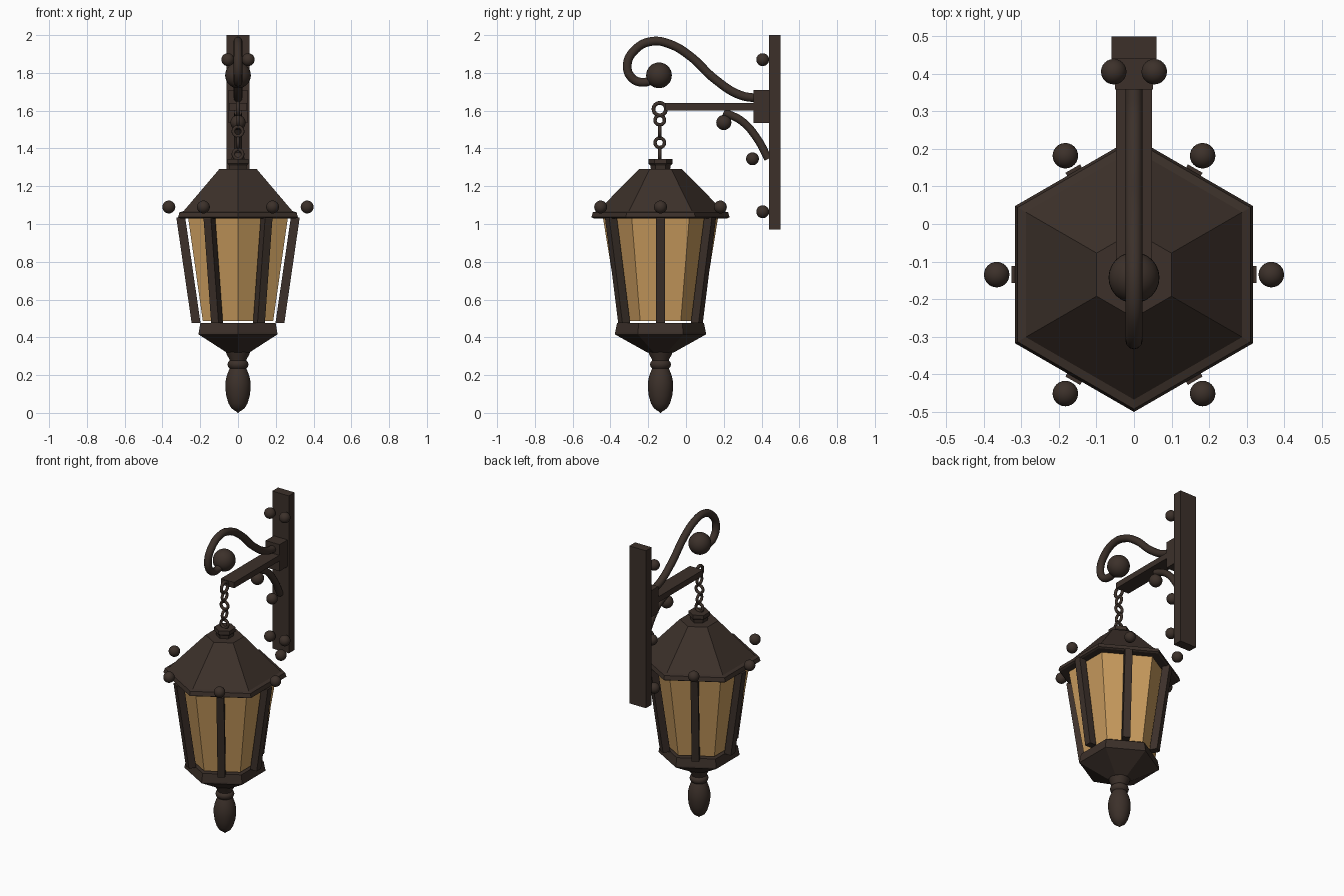
import bpy, bmesh, math
from mathutils import Vector, Matrix

if "Cube" in bpy.data.objects:
    bpy.data.objects.remove(bpy.data.objects["Cube"])

CY = -0.135  # lantern axis


def material(name, rgb):
    m = bpy.data.materials.new(name)
    m.diffuse_color = (*rgb, 1)
    m.use_nodes = True
    m.node_tree.nodes["Principled BSDF"].inputs["Base Color"].default_value = m.diffuse_color
    return m


IRON = material("dark bronze", (0.045, 0.030, 0.023))
GLASS = material("amber glass", (0.58, 0.33, 0.112))


def finish(name, bm, mat=IRON, smooth=False):
    bmesh.ops.recalc_face_normals(bm, faces=bm.faces)
    me = bpy.data.meshes.new(name)
    bm.to_mesh(me)
    bm.free()
    me.materials.append(mat)
    for p in me.polygons:
        p.use_smooth = smooth
    ob = bpy.data.objects.new(name, me)
    bpy.context.collection.objects.link(ob)
    if smooth:
        bpy.ops.object.select_all(action='DESELECT')
        bpy.context.view_layer.objects.active = ob
        ob.select_set(True)
        bpy.ops.object.shade_smooth_by_angle(angle=math.radians(40))
    return ob


def lathe(name, profile, sides=6, mat=IRON, smooth=False):
    """Stack of rings (radius, z) around the lantern axis, corners on +-y."""
    bm = bmesh.new()
    rings = []
    for r, z in profile:
        rings.append([bm.verts.new((r * math.cos(math.pi / 2 + 2 * math.pi * k / sides),
                                    CY + r * math.sin(math.pi / 2 + 2 * math.pi * k / sides), z))
                      for k in range(sides)])
    for a, b in zip(rings, rings[1:]):
        for k in range(sides):
            j = (k + 1) % sides
            bm.faces.new((a[k], a[j], b[j], b[k]))
    bm.faces.new(rings[0])
    bm.faces.new(rings[-1])
    return finish(name, bm, mat, smooth)


def box(name, lo, hi):
    bm = bmesh.new()
    lo, hi = Vector(lo), Vector(hi)
    bmesh.ops.create_cube(bm, size=1, matrix=Matrix.Translation((lo + hi) / 2)
                          @ Matrix.Diagonal((*(hi - lo), 1)))
    return finish(name, bm)


def ball(name, x, y, z, r):
    bm = bmesh.new()
    bmesh.ops.create_uvsphere(bm, u_segments=24, v_segments=16, radius=r,
                              matrix=Matrix.Translation((x, y, z)))
    return finish(name, bm, smooth=True)


def ring(name, y, z, major, minor, across):
    """Torus standing upright; across=True faces the front."""
    bm = bmesh.new()
    n, m = 24, 10
    v = []
    for i in range(n):
        a = 2 * math.pi * i / n
        for j in range(m):
            b = 2 * math.pi * j / m
            r = major + minor * math.cos(b)
            u, w, t = r * math.cos(a), r * math.sin(a), minor * math.sin(b)
            v.append(bm.verts.new((u, y + t, z + w) if across else (t, y + u, z + w)))
    for i in range(n):
        for j in range(m):
            i2, j2 = (i + 1) % n, (j + 1) % m
            bm.faces.new((v[i * m + j], v[i2 * m + j], v[i2 * m + j2], v[i * m + j2]))
    return finish(name, bm, smooth=True)


def tube(name, path, r):
    """Round bar along (y, z) points in the x = 0 plane."""
    cu = bpy.data.curves.new(name, 'CURVE')
    cu.dimensions = '3D'
    cu.bevel_depth, cu.bevel_resolution, cu.resolution_u = r, 4, 8
    cu.use_fill_caps = True
    sp = cu.splines.new('BEZIER')
    sp.bezier_points.add(len(path) - 1)
    for p, (y, z) in zip(sp.bezier_points, path):
        p.co = (0, y, z)
        p.handle_left_type = p.handle_right_type = 'AUTO'
    ob = bpy.data.objects.new(name, cu)
    bpy.context.collection.objects.link(ob)
    cu.materials.append(IRON)
    bpy.ops.object.select_all(action='DESELECT')
    bpy.context.view_layer.objects.active = ob
    ob.select_set(True)
    bpy.ops.object.convert(target='MESH')
    bpy.ops.object.shade_smooth_by_angle(angle=math.radians(40))
    return ob


# Lantern body
lathe("roof", [(0.355, 1.03), (0.366, 1.036), (0.358, 1.062), (0.333, 1.068), (0.115, 1.29)])
lathe("roof_cap", [(0.05, 1.285), (0.054, 1.31), (0.064, 1.32), (0.064, 1.345)])
lathe("glass", [(0.215, 0.486), (0.305, 1.035)], mat=GLASS)
lathe("base", [(0.07, 0.32), (0.24, 0.415), (0.24, 0.425), (0.23, 0.476)])

# Finial below the base
lathe("finial", [(0.066, 0.33), (0.06, 0.31), (0.046, 0.285), (0.044, 0.277), (0.052, 0.27),
                 (0.056, 0.257), (0.052, 0.243), (0.044, 0.235), (0.05, 0.222), (0.06, 0.195),
                 (0.067, 0.16), (0.067, 0.13), (0.062, 0.09), (0.05, 0.05), (0.036, 0.026),
                 (0.02, 0.014), (0.008, 0.007), (0.002, 0.0)], sides=32, smooth=True)

# Six slanted bars at the middle of each pane, with a ball above each
for k in range(6):
    a = math.radians(60 * k)
    out = Vector((math.cos(a), math.sin(a), 0))
    side = Vector((-out.y, out.x, 0)) * 0.0225
    bm = bmesh.new()
    ends = []
    for r, z in ((0.222, 0.476), (0.303, 1.034)):
        c = Vector((0, CY, z)) + out * r
        d = out * 0.0235
        ends.append([bm.verts.new(c + p) for p in (d + side, d - side, -d - side, -d + side)])
    bm.faces.new(ends[0])
    bm.faces.new(ends[1])
    for i in range(4):
        j = (i + 1) % 4
        bm.faces.new((ends[0][i], ends[0][j], ends[1][j], ends[1][i]))
    finish(f"cage_bar_{k}", bm)
    ball(f"roof_ball_{k}", 0.366 * out.x, CY + 0.366 * out.y, 1.09, 0.034)

# Chain and hanging ring
ring("hanging_ring", CY - 0.004, 1.608, 0.033, 0.01, False)
for k in range(4):
    ring(f"chain_link_{k}", CY - 0.004, 1.55 - 0.06 * k, 0.025, 0.009, k % 2 == 1)

# Wall bracket
box("wall_plate", (-0.06, 0.44, 0.97), (0.06, 0.5, 2.0))
box("bracket_block", (-0.05, 0.358, 1.535), (0.05, 0.442, 1.71))
box("arm", (-0.048, -0.108, 1.602), (0.048, 0.37, 1.64))
tube("scroll", [(0.38, 1.665), (0.285, 1.683), (0.155, 1.765), (0.02, 1.89), (-0.08, 1.95),
                (-0.18, 1.967), (-0.27, 1.922), (-0.311, 1.84), (-0.285, 1.772),
                (-0.225, 1.75), (-0.165, 1.77)], 0.023)
ball("scroll_ball", 0, -0.143, 1.787, 0.068)
tube("brace", [(0.2, 1.592), (0.295, 1.545), (0.375, 1.455), (0.435, 1.345)], 0.021)
ball("brace_ball_top", 0, 0.2, 1.537, 0.04)
ball("brace_ball_bottom", 0, 0.352, 1.345, 0.034)
for s in (-1, 1):
    for z in (1.87, 1.065):
        ball("plate_ball", 0.054 * s, 0.406, z, 0.034)
